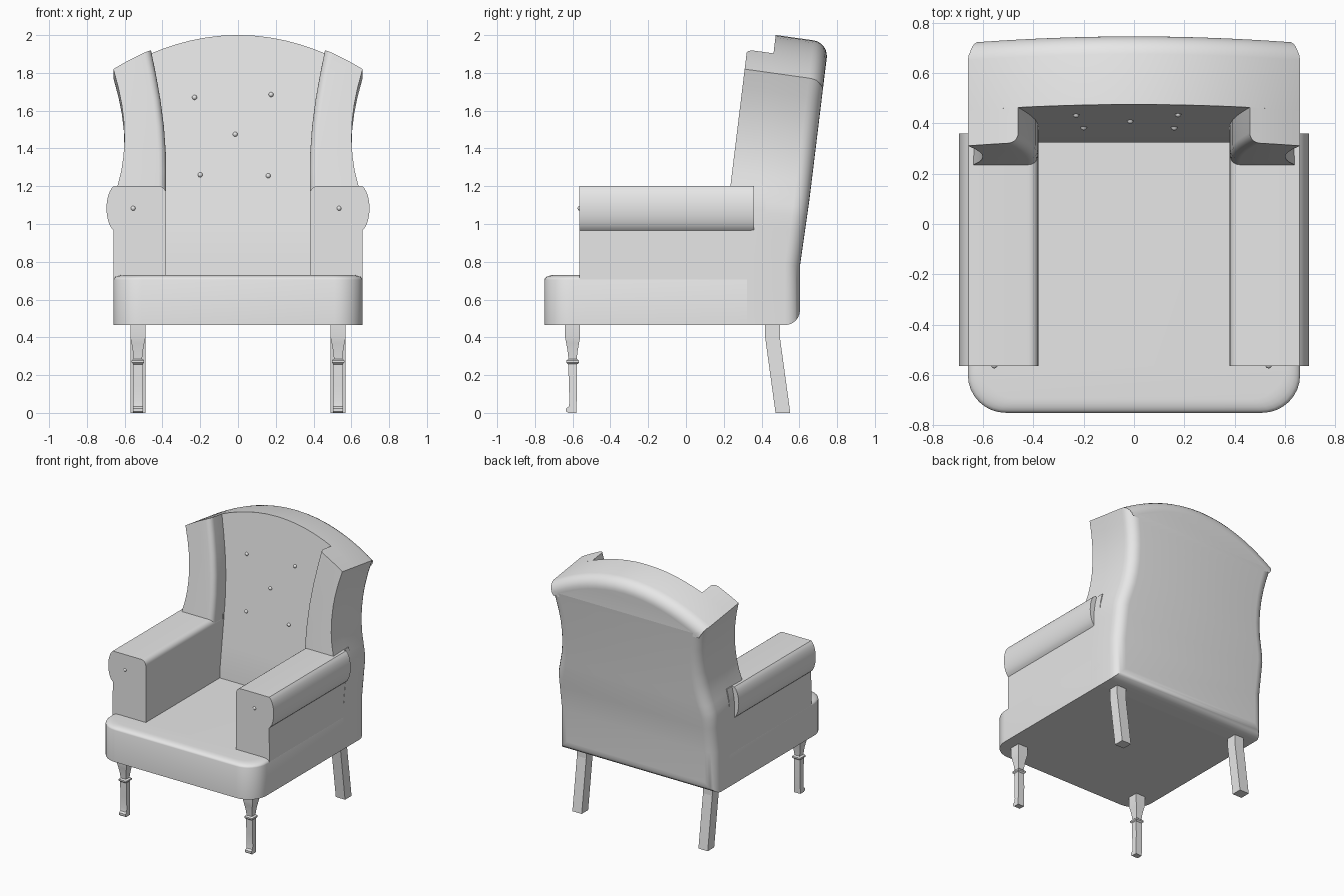
import bpy, bmesh, math
from mathutils import Matrix

if "Cube" in bpy.data.objects:
    bpy.data.objects.remove(bpy.data.objects["Cube"], do_unlink=True)

GREY = (0.8, 0.8, 0.8, 1)
mat = bpy.data.materials.new("upholstery grey")
mat.use_nodes = True
mat.diffuse_color = GREY
mat.node_tree.nodes["Principled BSDF"].inputs["Base Color"].default_value = GREY


def finish(name, bm, smooth=True):
    bmesh.ops.recalc_face_normals(bm, faces=bm.faces)
    me = bpy.data.meshes.new(name)
    bm.to_mesh(me)
    bm.free()
    me.materials.append(mat)
    ob = bpy.data.objects.new(name, me)
    bpy.context.collection.objects.link(ob)
    if smooth:
        bpy.ops.object.select_all(action='DESELECT')
        bpy.context.view_layer.objects.active = ob
        ob.select_set(True)
        bpy.ops.object.shade_smooth_by_angle(angle=math.radians(35))
    return ob


def loft(bm, rings):
    """Skin a list of equal-length closed rings and cap both ends."""
    rows = [[bm.verts.new(p) for p in r] for r in rings]
    n = len(rows[0])
    for a, b in zip(rows, rows[1:]):
        for i in range(n):
            bm.faces.new((a[i], a[(i + 1) % n], b[(i + 1) % n], b[i]))
    bm.faces.new(rows[0])
    bm.faces.new(rows[-1])
    bmesh.ops.recalc_face_normals(bm, faces=bm.faces)


def prism(profile, y0, y1):
    """Extrude an (x, z) profile along y."""
    bm = bmesh.new()
    loft(bm, [[(x, y, z) for x, z in profile] for y in (y0, y1)])
    return bm


def bevel_where(bm, test, offset, segments=5):
    edges = [e for e in bm.edges if all(test(v.co) for v in e.verts)]
    bmesh.ops.bevel(bm, geom=edges, offset=offset, segments=segments,
                    profile=0.5, affect='EDGES', clamp_overlap=False)


def mirror(pts, s):
    return [(s * x, z) for x, z in pts]


def lean(bm):
    """Tilt the back: y is depth behind the wing fronts, upright below z 0.78."""
    for z in (0.78, 1.0, 1.2):
        bmesh.ops.bisect_plane(bm, geom=bm.verts[:] + bm.edges[:] + bm.faces[:],
                               plane_co=(0, 0, z), plane_no=(0, 0, 1))
    for v in bm.verts:
        d, z = v.co.y, v.co.z
        v.co.y = 0.235 + 0.122 * (max(z, 0.78) - 1.2) + d
        v.co.z = z - 0.14 * d * min(1, max(0, (z - 0.78) / 0.4))


def crown(x):
    return 2.02 - 0.2 * (x / 0.66) ** 2


PANEL, REAR = 0.14, 0.42          # depths of the back cushion and back face
SIDE = [(0.66, 1.08), (0.652, 1.14), (0.638, 1.2), (0.618, 1.28), (0.606, 1.36),
        (0.601, 1.45), (0.605, 1.55), (0.615, 1.63), (0.633, 1.72)]

# Back block with domed top, waisted sides and rounded rear edge
half = [(0.66, 0.465)] + SIDE
top = [(0.66 * math.cos(math.pi * i / 24), 0) for i in range(25)]
top = [(x, crown(x)) for x, _ in top]
bm = prism(half + top + mirror(half, -1)[::-1], PANEL, REAR)
bevel_where(bm, lambda c: c.y > REAR - 1e-4, 0.08, 6)
# the underside rim stays square
lean(bm)
finish("back_rest", bm)

# Seat with rounded front corners and a soft top edge
outline = [(0.66, 0.42), (-0.66, 0.42)]
R = 0.15
for cx, start in ((-0.66 + R, 180), (0.66 - R, 270)):
    for i in range(9):
        t = math.radians(start + 90 * i / 8)
        outline.append((cx + R * math.cos(t), -0.75 + R + R * math.sin(t)))
rings = [[(x, y, 0.465) for x, y in outline], [(x, y, 0.705) for x, y in outline]]
for i in range(1, 6):
    t = math.pi / 2 * i / 5
    inset = 0.055 * (1 - math.cos(t))
    k = 1 - inset / 0.66
    rings.append([(x * k, 0.42 + (y - 0.42) * (1 - inset / 1.17),
                   0.705 + 0.025 * math.sin(t)) for x, y in outline])
bm = bmesh.new()
loft(bm, rings)
finish("seat", bm)

# Arm cross-section: rounded inner top edge, outward roll
arm = [(0.38, 0.6)]
for i in range(6):
    t = math.pi / 2 * i / 5
    arm.append((0.42 - 0.04 * math.cos(t), 1.16 + 0.04 * math.sin(t)))
for i in range(13):
    t = math.radians(72 - 144 * i / 12)
    arm.append((0.658 + 0.038 * (math.cos(t) - 0.31) / 0.69, 1.083 + 0.123 * math.sin(t)))
arm.append((0.66, 0.6))
arm_rear = [(0.38, 0.6), (0.38, 1.2), (0.638, 1.2), (0.652, 1.14), (0.66, 1.08), (0.66, 0.6)]

# Wing cross-section: inner edge sweeps outwards to the crown
inner = [(0.46, crown(0.46)), (0.435, 1.8), (0.41, 1.66), (0.392, 1.52),
         (0.382, 1.38), (0.38, 1.28), (0.382, 1.15)]
wing_top = [(x, crown(x)) for x in (0.66, 0.61, 0.56, 0.51)]
wing = SIDE[1:] + wing_top + inner


def square_ring(x, y, z, h):
    return [(x + h * a, y + h * b, z) for a, b in ((-1, -1), (1, -1), (1, 1), (-1, 1))]


# Lower front leg side profile (y offset, z) with a small toe
foot = [(0.022, 0.27), (0.024, 0.15), (0.02, 0.0), (-0.024, 0.0), (-0.034, 0.008),
        (-0.034, 0.024), (-0.02, 0.034), (-0.016, 0.06), (-0.02, 0.15), (-0.022, 0.27)]

for s, side in ((1, "left"), (-1, "right")):
    finish(side + "_arm", prism(mirror(arm, s), -0.565, 0.36))
    finish(side + "_arm_rear", prism(mirror(arm_rear, s), 0.36, 0.42))

    bm = prism(mirror(wing, s), 0, PANEL)
    bevel_where(bm, lambda c: c.y < 1e-4 and any(
        abs(abs(c.x) - x) < 1e-4 and abs(c.z - z) < 1e-4 for x, z in inner), 0.04)
    lean(bm)
    finish(side + "_wing", bm)

    # Turned front leg: square neck, collar and footed shaft
    x, y = 0.53 * s, -0.6
    bm = bmesh.new()
    loft(bm, [square_ring(x, y, z, h) for z, h in (
        (0.48, 0.04), (0.40, 0.04), (0.37, 0.034), (0.33, 0.027), (0.285, 0.022),
        (0.283, 0.027), (0.277, 0.033), (0.266, 0.033), (0.26, 0.027), (0.255, 0.02))])
    finish(side + "_front_leg_top", bm)
    bm = bmesh.new()
    loft(bm, [[(x + e, y + dy, z) for dy, z in foot] for e in (-0.026, 0.026)])
    finish(side + "_front_leg_shaft", bm)

    # Raked back leg
    bm = bmesh.new()
    loft(bm, [square_ring(x, yc, z, 0.039) for z, yc in ((0.48, 0.458), (0.40, 0.458), (0, 0.513))])
    finish(side + "_back_leg", bm, smooth=False)


def button(name, x, y, z):
    bm = bmesh.new()
    bmesh.ops.create_uvsphere(bm, u_segments=12, v_segments=8, radius=0.013,
                              matrix=Matrix.Translation((x, y, z)))
    finish(name, bm)


# Buttons on the arm fronts and the back cushion
for x in (-0.555, 0.535):
    button("arm_button", x, -0.561, 1.083)
for x, z in ((-0.23, 1.67), (0.175, 1.685), (-0.015, 1.475), (-0.2, 1.26), (0.16, 1.255)):
    button("back_button", x, 0.235 + 0.122 * (z + 0.02 - 1.2) + PANEL, z)
